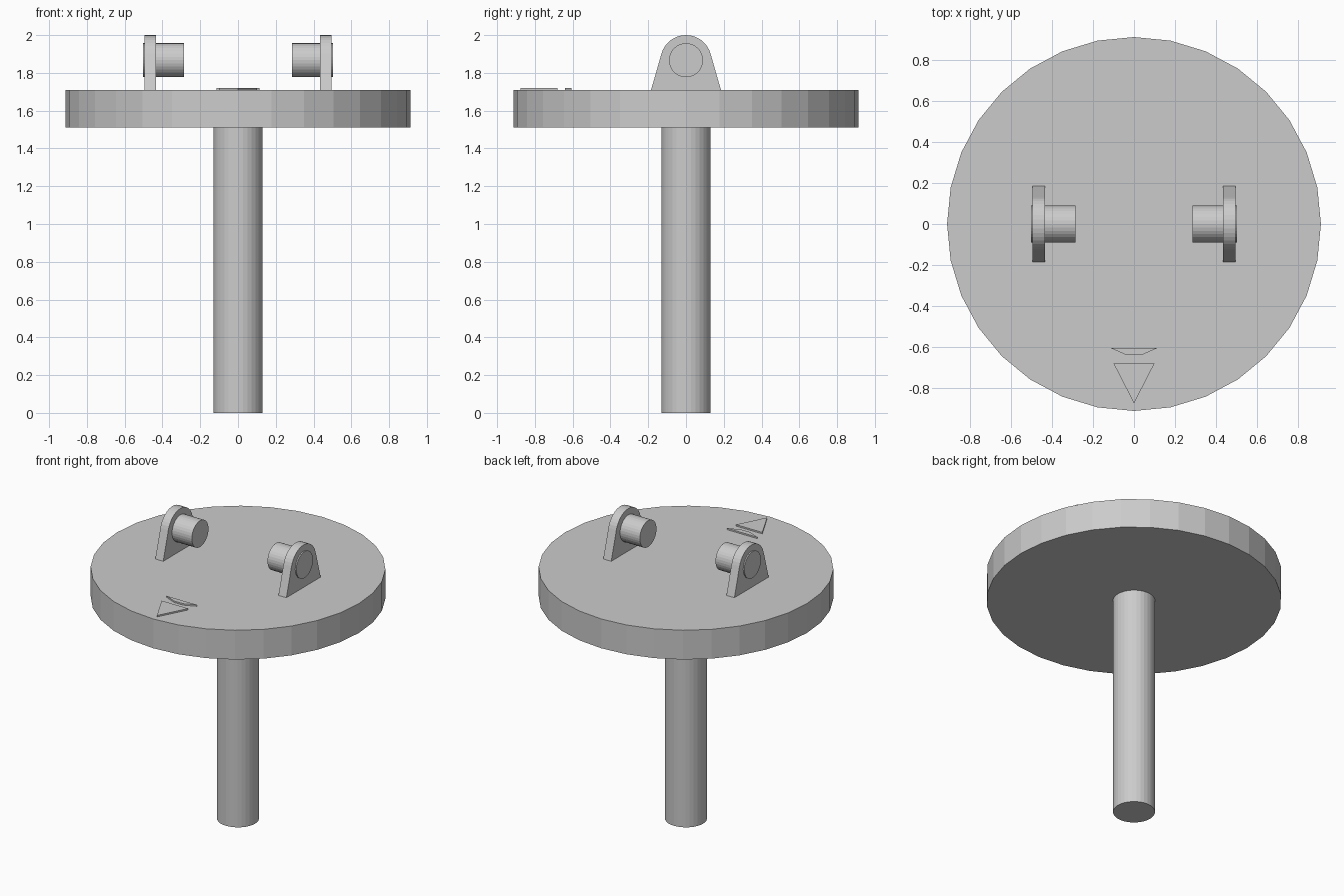
import bpy, bmesh, math
from mathutils import Matrix

if "Cube" in bpy.data.objects:
    bpy.data.objects.remove(bpy.data.objects["Cube"])


def cylinder(name, radius, depth, matrix, sides=32):
    bm = bmesh.new()
    bmesh.ops.create_cone(bm, cap_ends=True, segments=sides, radius1=radius,
                          radius2=radius, depth=depth, matrix=matrix)
    return finish(name, bm)


def prism(name, points, offset):
    # Extrude a flat outline along the offset vector
    bm = bmesh.new()
    face = bm.faces.new([bm.verts.new(p) for p in points])
    new = bmesh.ops.extrude_face_region(bm, geom=[face], use_keep_orig=True)["geom"]
    bmesh.ops.translate(bm, vec=offset,
                        verts=[v for v in new if isinstance(v, bmesh.types.BMVert)])
    bmesh.ops.recalc_face_normals(bm, faces=bm.faces)
    return finish(name, bm)


def finish(name, bm):
    mesh = bpy.data.meshes.new(name)
    bm.to_mesh(mesh)
    bm.free()
    obj = bpy.data.objects.new(name, mesh)
    bpy.context.collection.objects.link(obj)
    return obj


# Support post and round platform
cylinder("post", 0.13, 1.51, Matrix.Translation((0, 0, 0.755)))
cylinder("platform", 0.912, 0.2, Matrix.Translation((0, 0, 1.61)))

# Bracket outline: wide foot with a rounded top, tangent to the sides
arc = [math.radians(16 + 148 * i / 16) for i in range(17)]
outline = [(0.185, 1.71)]
outline += [(0.135 * math.cos(a), 1.865 + 0.135 * math.sin(a)) for a in arc]
outline += [(-0.185, 1.71)]

# Pair of brackets, each with a peg pointing inward
for side, s in (("left", -1), ("right", 1)):
    prism(side + "_bracket", [(s * 0.435, y, z) for y, z in outline],
          (s * 0.06, 0, 0))
    cylinder(side + "_peg", 0.09, 0.217,
             Matrix.Translation((s * 0.3945, 0, 1.867)) @ Matrix.Rotation(math.pi / 2, 4, 'Y'))

# Plain raised pointer near the front edge
prism("front_pointer", [(0, -0.875, 1.71), (0.1, -0.68, 1.71), (-0.1, -0.68, 1.71)],
      (0, 0, 0.01))
prism("pointer_bar", [(-0.115, -0.605, 1.71), (-0.035, -0.64, 1.71),
                      (0.035, -0.64, 1.71), (0.115, -0.605, 1.71)], (0, 0, 0.01))
